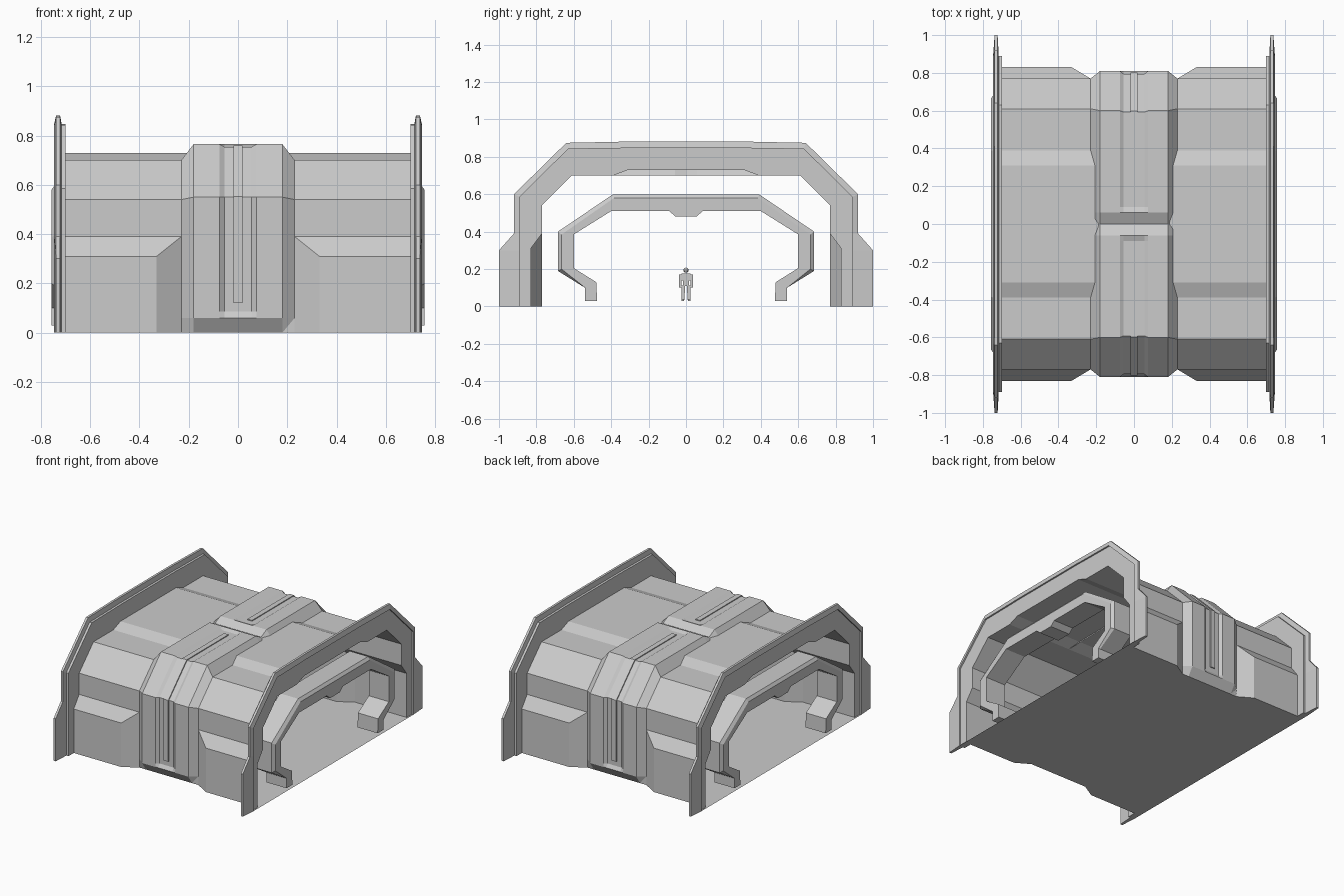
import bpy, bmesh

if "Cube" in bpy.data.objects:
    bpy.data.objects.remove(bpy.data.objects["Cube"])

grey = bpy.data.materials.new("light_grey")
grey.diffuse_color = (0.6, 0.6, 0.6, 1)
grey.use_nodes = True
grey.node_tree.nodes["Principled BSDF"].inputs["Base Color"].default_value = grey.diffuse_color


def finish(name, bm):
    bmesh.ops.remove_doubles(bm, verts=bm.verts, dist=1e-5)
    bmesh.ops.recalc_face_normals(bm, faces=bm.faces)
    me = bpy.data.meshes.new(name)
    bm.to_mesh(me)
    bm.free()
    me.materials.append(grey)
    ob = bpy.data.objects.new(name, me)
    bpy.context.collection.objects.link(ob)
    return ob


def mirrored(half):
    """Half arch (y, z), foot to crown -> full arch from -y to +y."""
    right = [p for p in reversed(half) if p[0] > 1e-6]
    return [(-y, z) for y, z in half] + right


def loft(name, sections, closed=False, mirror=True):
    """Skin a list of (x, profile) sections; closed joins last to first."""
    bm = bmesh.new()
    rows = [[bm.verts.new((x, y, z)) for y, z in (mirrored(p) if mirror else p)]
            for x, p in sections]
    pairs = list(zip(rows, rows[1:])) + ([(rows[-1], rows[0])] if closed else [])
    for a, b in pairs:
        for i in range(len(a) - 1):
            bm.faces.new((a[i], a[i + 1], b[i + 1], b[i]))
    if closed:
        for k in (0, -1):
            bm.faces.new([r[k] for r in rows])
    return finish(name, bm)


def box(name, x, y, z, sx, sy, sz):
    bm = bmesh.new()
    bmesh.ops.create_cube(bm, size=1)
    for v in bm.verts:
        v.co = (x + v.co.x * sx, y + v.co.y * sy, z + v.co.z * sz)
    return finish(name, bm)


# Tunnel shell with bulged lower corners
upper = [(.77, .39), (.77, .54), (.61, .70), (.39, .70), (.31, .73)]
wide = [(.83, 0), (.83, .31)] + upper
narrow = [(.77, 0), (.77, .39)] + upper
loft("tunnel_shell", [(-.70, wide), (-.33, wide), (-.23, narrow),
                      (.23, narrow), (.33, wide), (.70, wide)])

# Central rib with a sunken channel and a crosswise V notch
rib_low = [(.77, 0), (.77, .06), (.77, .08), (.77, .54), (.61, .70),
           (.08, .70), (.06, .70), (0, .70)]
rib_top = [(.77, 0), (.81, .06), (.81, .085), (.81, .55), (.60, .765),
           (.09, .765), (.06, .765), (0, .735)]
channel = [(.77, 0), (.81, .06), (.795, .085), (.795, .55), (.592, .754),
           (.09, .754), (.06, .765), (0, .735)]
loft("central_rib", [(-.23, rib_low), (-.18, rib_top), (-.075, rib_top),
                     (-.055, channel), (.055, channel), (.075, rib_top),
                     (.18, rib_top), (.23, rib_low)])

# Raised strip in the channel, one on each side
strip_in = [(.79, .12), (.79, .55), (.59, .75), (.13, .75)]
strip_out = [(.803, .12), (.803, .552), (.597, .76), (.13, .76)]
for s, side in ((-1, "front"), (1, "back")):
    a, b = [[(s * y, z) for y, z in p] for p in (strip_in, strip_out)]
    loft(side + "_channel_strip", [(-.018, a), (-.018, b), (.018, b), (.018, a)],
         closed=True, mirror=False)

# End flanges and inner arches
flange_outer = [(1, 0), (1, .30), (.92, .39), (.92, .60), (.64, .875),
                (.39, .88), (0, .887)]
flange_step = [(.89, 0), (.89, .30), (.89, .39), (.89, .585), (.63, .842),
               (.39, .845), (0, .85)]
flange_inner = [(.83, 0), (.83, .31), (.77, .39), (.77, .54), (.61, .70),
                (.39, .70), (.31, .73)]
flange_outer[-1:] = [(.31, .882)]
flange_step[-1:] = [(.31, .847)]

arch_outer = [(.54, .03), (.54, .10), (.685, .19), (.685, .40), (.39, .60),
              (.09, .60), (.05, .60)]
arch_front = [(.54, .03), (.54, .10), (.665, .20), (.665, .385), (.385, .58),
              (.09, .58), (.05, .58)]
arch_inner = [(.475, .03), (.48, .13), (.60, .205), (.60, .385), (.40, .51),
              (.09, .51), (.055, .48)]
for s, side in ((-1, "left"), (1, "right")):
    loft(side + "_end_flange",
         [(s * x, p) for x, p in ((.70, flange_inner), (.70, flange_step),
                                  (.716, flange_step), (.722, flange_outer),
                                  (.738, flange_outer), (.746, flange_step),
                                  (.735, flange_step), (.735, flange_inner))],
         closed=True)
    loft(side + "_inner_arch",
         [(s * x, p) for x, p in ((.60, arch_inner), (.60, arch_outer),
                                  (.742, arch_outer), (.757, arch_front),
                                  (.757, arch_inner))], closed=True)

# Floor sheet following the wall outline
edge = [(.23, .77), (.33, .83), (.70, .83), (.70, .89), (.716, .89),
        (.722, 1), (.738, 1), (.746, .89)]
quarter = [(x, y) for x, y in edge]
outline = (quarter + [(x, -y) for x, y in reversed(quarter)]
           + [(-x, -y) for x, y in quarter]
           + [(-x, y) for x, y in reversed(quarter)])
bm = bmesh.new()
bm.faces.new([bm.verts.new((x, y, 0)) for x, y in outline])
finish("floor", bm)

# Small standing figure for scale
box("figure_chest", 0, 0, .158, .03, .046, .036)
box("figure_waist", 0, 0, .126, .024, .032, .032)
bm = bmesh.new()
bmesh.ops.create_icosphere(bm, subdivisions=2, radius=.014)
bmesh.ops.translate(bm, verts=bm.verts, vec=(0, 0, .194))
finish("figure_head", bm)
for s, side in ((-1, "left"), (1, "right")):
    box(f"figure_{side}_arm", 0, s * .031, .137, .018, .013, .07)
    box(f"figure_{side}_thigh", 0, s * .014, .093, .022, .018, .04)
    box(f"figure_{side}_shin", 0, s * .016, .055, .018, .014, .04)
    box(f"figure_{side}_foot", .006, s * .017, .035, .034, .014, .01)
